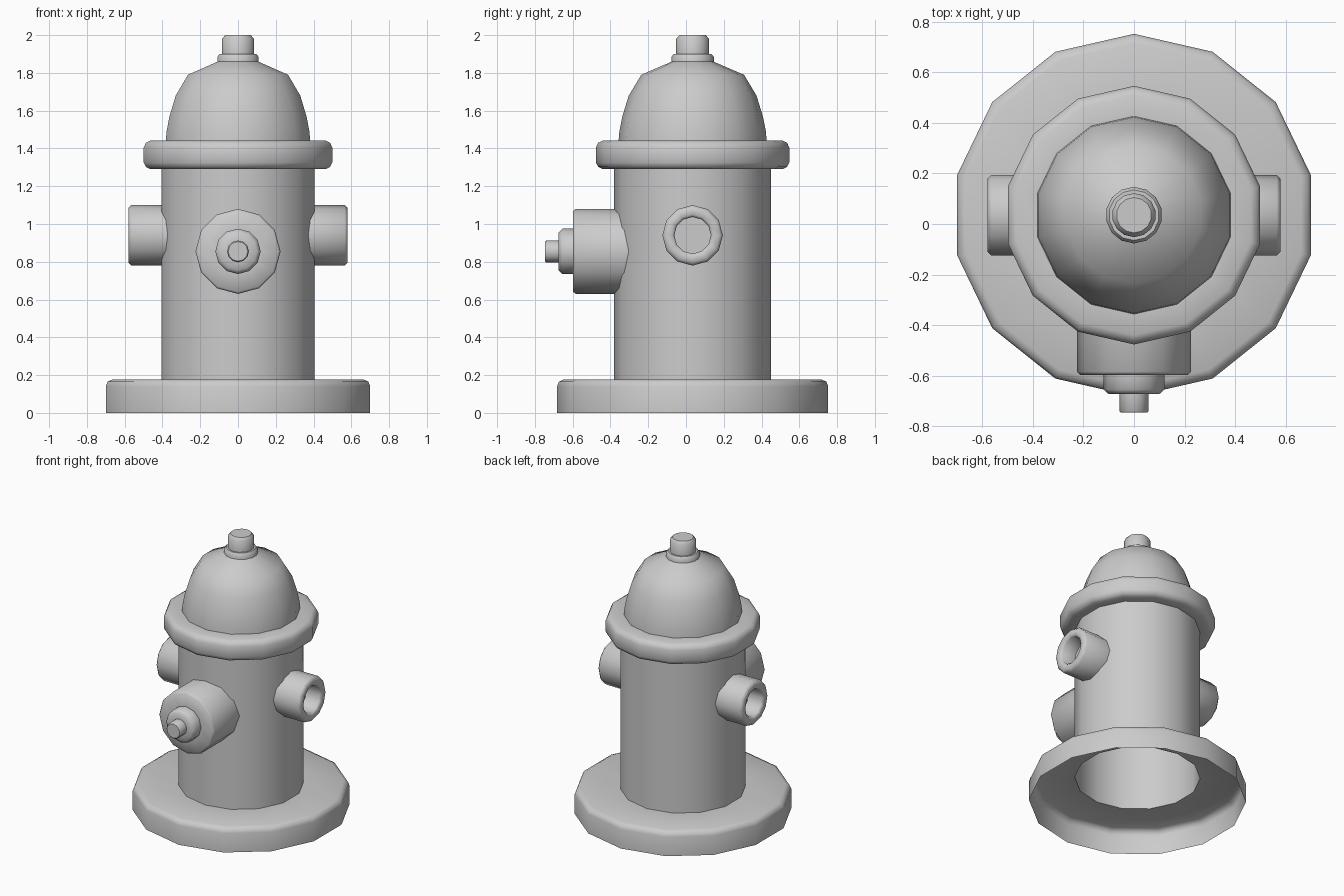
import bpy, bmesh, math
from mathutils import Matrix, Vector

cube = bpy.data.objects.get("Cube")
if cube:
    bpy.data.objects.remove(cube, do_unlink=True)

GREY = (0.6, 0.6, 0.6, 1)
metal = bpy.data.materials.new("plain_grey")
metal.use_nodes = True
metal.diffuse_color = GREY
metal.node_tree.nodes["Principled BSDF"].inputs["Base Color"].default_value = GREY

AXIS_Y = 0.035  # the barrel sits a little behind the origin


def lathe(name, profile, sides=14, axis=(0, 0, 1), origin=(0, AXIS_Y, 0)):
    """Turn (radius, height) points around an axis; radius 0 closes the end."""
    bm = bmesh.new()
    rings = []
    for r, h in profile:
        if r == 0:
            rings.append([bm.verts.new((0, 0, h))] * sides)
        else:
            angles = [math.pi / 2 + math.tau * i / sides for i in range(sides)]
            rings.append([bm.verts.new((r * math.cos(a), r * math.sin(a), h)) for a in angles])
    for low, high in zip(rings, rings[1:]):
        for i in range(sides):
            j = (i + 1) % sides
            corners = dict.fromkeys((low[i], low[j], high[j], high[i]))
            bm.faces.new(list(corners))
    turn = Vector((0, 0, 1)).rotation_difference(Vector(axis)).to_matrix().to_4x4()
    bm.transform(Matrix.Translation(origin) @ turn)
    mesh = bpy.data.meshes.new(name)
    bm.to_mesh(mesh)
    bm.free()
    mesh.materials.append(metal)
    obj = bpy.data.objects.new(name, mesh)
    bpy.context.collection.objects.link(obj)
    bpy.ops.object.select_all(action="DESELECT")
    obj.select_set(True)
    bpy.context.view_layer.objects.active = obj
    bpy.ops.object.shade_smooth_by_angle(angle=math.radians(50))
    return obj


# Hollow foot plate and open barrel
lathe("base", [(0.718, 0), (0.718, 0.14), (0.708, 0.165), (0.68, 0.178), (0.415, 0.175)])
lathe("barrel", [(0.415, 0.175), (0.415, 1.3)])

# Rounded collar under the dome
lathe("collar", [(0.41, 1.29), (0.475, 1.29), (0.5, 1.302), (0.512, 1.325),
                 (0.512, 1.405), (0.5, 1.43), (0.475, 1.442), (0.385, 1.442)])

# Dome and the nut on top
lathe("dome", [(0.392, 1.44), (0.388, 1.49), (0.372, 1.57), (0.338, 1.68),
               (0.272, 1.79), (0.11, 1.86)])
lathe("nut_washer", [(0.112, 1.85), (0.112, 1.885), (0.1, 1.9), (0.08, 1.9)])
lathe("nut", [(0.087, 1.895), (0.087, 1.98), (0.07, 2.0), (0, 2.0)])

# Large front outlet with stepped cap
FRONT = dict(sides=12, axis=(0, -1, 0), origin=(0, 0, 0.855))
lathe("front_outlet", [(0.225, 0.3), (0.225, 0.585), (0.214, 0.597), (0.11, 0.597)], **FRONT)
lathe("front_cap", [(0.12, 0.59), (0.12, 0.655), (0.1, 0.674), (0.05, 0.674)], **FRONT)
lathe("front_nut", [(0.058, 0.67), (0.058, 0.74), (0.052, 0.747), (0, 0.747)], **FRONT)

# Hollow side outlets
for side, label in ((1, "left"), (-1, "right")):
    lathe(label + "_outlet",
          [(0.16, 0.36), (0.16, 0.565), (0.145, 0.58), (0.11, 0.58),
           (0.097, 0.568), (0.097, 0.46), (0, 0.46)],
          sides=12, axis=(side, 0, 0), origin=(0, AXIS_Y, 0.94))
